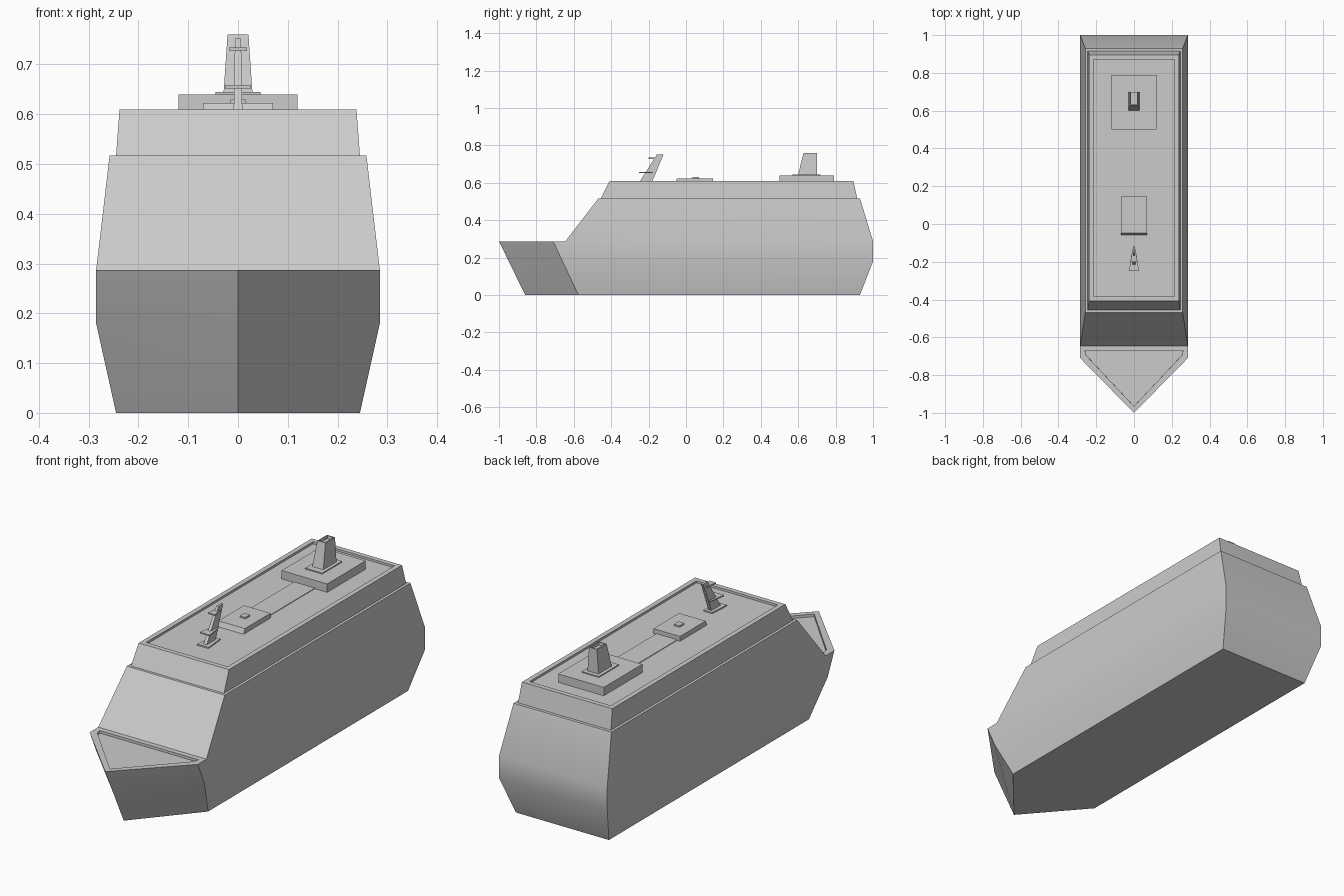
import bpy, bmesh, math

if "Cube" in bpy.data.objects:
    bpy.data.objects.remove(bpy.data.objects["Cube"])

DECK = 0.60  # recessed roof level


def finish(name, bm):
    bmesh.ops.recalc_face_normals(bm, faces=bm.faces)
    me = bpy.data.meshes.new(name)
    bm.to_mesh(me)
    bm.free()
    ob = bpy.data.objects.new(name, me)
    bpy.context.collection.objects.link(ob)
    return ob


def bridge(bm, a, b):
    n = len(a)
    for i in range(n):
        j = (i + 1) % n
        bm.faces.new((a[i], a[j], b[j], b[i]))


def recess(bm, face, border, depth):
    bm.normal_update()
    bmesh.ops.inset_region(bm, faces=[face], thickness=border)
    bmesh.ops.inset_region(bm, faces=[face], thickness=0.0005, depth=-depth)


def rect(hw_front, hw_back, y0, y1, z):
    return [(hw_front, y0, z), (hw_back, y1, z), (-hw_back, y1, z), (-hw_front, y0, z)]


def loft(name, rings, border=0, depth=0):
    bm = bmesh.new()
    vs = [[bm.verts.new(p) for p in r] for r in rings]
    bm.faces.new(vs[0][::-1])
    for a, b in zip(vs, vs[1:]):
        bridge(bm, a, b)
    top = bm.faces.new(vs[-1])
    if border:
        recess(bm, top, border, depth)
    return finish(name, bm)


def block(name, hw, y0, y1, z0, z1, slope=0):
    return loft(name, [rect(hw, hw, y0, y1, z0), rect(hw, hw, y0 + slope, y1, z1)])


# Hull with pointed bow, and the superstructure growing out of it
bm = bmesh.new()


def hull_ring(hw, tip, shoulder, front, stern, z):
    right = [(hw, shoulder, z), (hw, front, z), (hw, stern, z)]
    left = [(-x, y, zz) for x, y, zz in reversed(right)]
    return [bm.verts.new(p) for p in [(0, tip, z)] + right + left]


keel = hull_ring(0.245, -0.86, -0.575, -0.51, 0.93, 0)
chine = hull_ring(0.285, -0.948, -0.66, -0.595, 1.0, 0.18)
gunwale = hull_ring(0.285, -1.0, -0.71, -0.645, 1.0, 0.287)
bm.faces.new(keel[::-1])
bridge(bm, keel, chine)
bridge(bm, chine, gunwale)
bow = bm.faces.new([gunwale[i] for i in (0, 1, 2, 5, 6)])

tiers = [(0.258, -0.468, 0.93, 0.517), (0.245, -0.455, 0.915, 0.517), (0.238, -0.408, 0.895, 0.61)]
prev = gunwale[2:6]
for hw, y0, y1, z in tiers:
    ring = [bm.verts.new(p) for p in rect(hw, hw, y0, y1, z)]
    bridge(bm, prev, ring)
    prev = ring
roof = bm.faces.new(prev)
recess(bm, bow, 0.035, 0.012)
recess(bm, roof, 0.033, 0.61 - DECK)
ship = finish("hull_and_superstructure", bm)
bpy.context.view_layer.objects.active = ship
ship.select_set(True)
bpy.ops.object.shade_smooth_by_angle(angle=math.radians(30))

# Roof houses
block("roof_walkway", 0.055, 0.14, 0.50, DECK - 0.005, DECK + 0.003)
block("middle_house", 0.07, -0.06, 0.145, DECK - 0.005, 0.623, 0.012)
block("middle_hatch", 0.015, 0.035, 0.07, 0.62, 0.63)
block("aft_house", 0.12, 0.50, 0.79, DECK - 0.005, 0.64)

# Funnel
block("funnel_base", 0.045, 0.57, 0.72, 0.638, 0.645)
loft("funnel", [rect(0.029, 0.029, 0.60, 0.70, 0.643),
                rect(0.021, 0.021, 0.628, 0.70, 0.76)], 0.006, 0.015)

# Raked mast with its platforms
loft("mast", [rect(0.009, 0.009, -0.255, -0.185, DECK - 0.005),
              rect(0.006, 0.006, -0.155, -0.12, 0.752)])
for name, hf, hb, y0, y1, z in [("mast_base", 0.03, 0.022, -0.265, -0.165, DECK),
                                ("mast_lower_platform", 0.026, 0.014, -0.25, -0.165, 0.652),
                                ("mast_upper_platform", 0.018, 0.01, -0.20, -0.143, 0.728)]:
    loft(name, [rect(hf, hb, y0, y1, z), rect(hf, hb, y0, y1, z + 0.006)])
